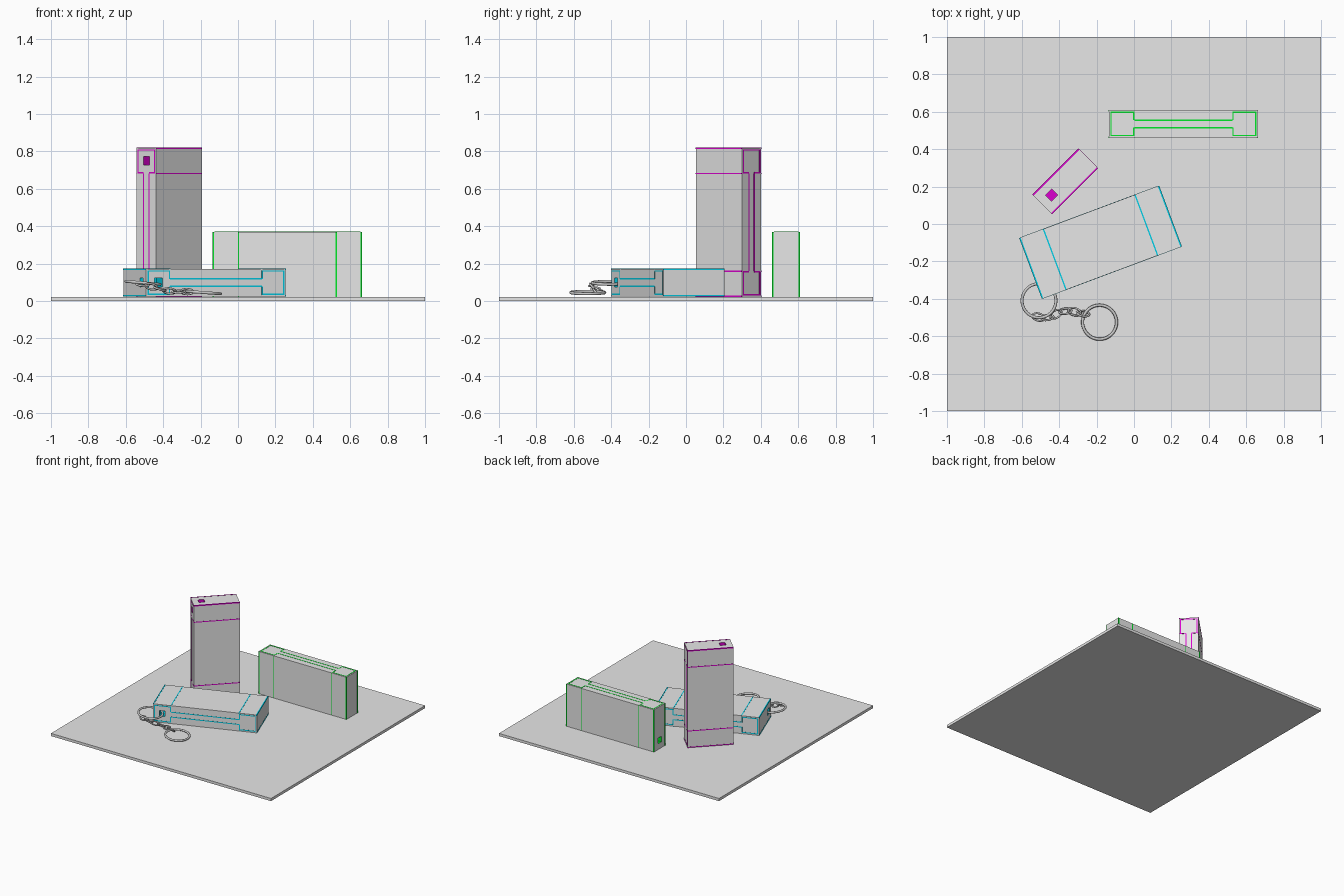
import bpy, bmesh, math
from mathutils import Matrix, Vector

if "Cube" in bpy.data.objects:
    bpy.data.objects.remove(bpy.data.objects["Cube"])

def mat(name, c):
    m = bpy.data.materials.new(name)
    m.diffuse_color = (*c, 1)
    m.use_nodes = True
    m.node_tree.nodes["Principled BSDF"].inputs["Base Color"].default_value = m.diffuse_color
    return m

GREY = mat("light grey", (0.8, 0.8, 0.8))
METAL = mat("ring grey", (0.6, 0.6, 0.6))
GREEN = mat("green", (0.0, 0.8, 0.02))
PURPLE = mat("magenta", (0.7, 0.0, 0.62))
CYAN = mat("cyan", (0.0, 0.62, 0.8))

def add_box(bm, lo, hi):
    lo, hi = Vector(lo), Vector(hi)
    s = hi - lo
    M = Matrix.Translation((lo + hi) / 2) @ Matrix.Diagonal((s.x, s.y, s.z, 1))
    bmesh.ops.create_cube(bm, size=1, matrix=M)

def make(name, bm, mats, world=Matrix.Identity(4), index=0):
    me = bpy.data.meshes.new(name)
    for f in bm.faces:
        f.material_index = index
    bm.to_mesh(me)
    bm.free()
    for m in mats:
        me.materials.append(m)
    ob = bpy.data.objects.new(name, me)
    bpy.context.collection.objects.link(ob)
    ob.matrix_world = world
    return ob

L, W, T = 0.797 / 2, 0.347 / 2, 0.147 / 2   # half length, width, thickness
END = 0.137                                 # length of the end blocks
E, S = 0.0012, 0.007                        # seam relief and seam width

def block(name, colour, world):
    # grey body
    bm = bmesh.new()
    add_box(bm, (-L, -W, -T), (L, W, T))
    body = make(name + "_body", bm, [GREY, colour], world)
    # coloured holes meeting inside one corner
    h = 0.023
    cutters = []
    for lo, hi in (((-L - .1, -W + .07 - h, -h), (-L + .07 + h, -W + .07 + h, h)),
                   ((-L + .07 - h, -W - .1, -h), (-L + .07 + h, -W + .07 + h - .0005, h))):
        bm = bmesh.new()
        add_box(bm, lo, hi)
        c = make(name + "_cutter", bm, [GREY, colour], world, 1)
        c.hide_render = True
        mod = body.modifiers.new("hole", 'BOOLEAN')
        mod.operation, mod.object, mod.solver = 'DIFFERENCE', c, 'EXACT'
        cutters.append(c)
    bpy.context.view_layer.update()
    dg = bpy.context.evaluated_depsgraph_get()
    me = bpy.data.meshes.new_from_object(body.evaluated_get(dg))
    body.modifiers.clear()
    body.data = me
    for c in cutters:
        bpy.data.objects.remove(c)
    # coloured seams
    bm = bmesh.new()
    xi, xo, zo, zn = L - END, L - 0.008, T - 0.008, 0.02
    for sx in (-1, 1):
        for sz in (-1, 1):
            # end edges and the cross lines on the broad faces
            def sbox(x0, x1, y0, y1, z0, z1):
                xs, zs = sorted((sx * x0, sx * x1)), sorted((sz * z0, sz * z1))
                add_box(bm, (xs[0], y0, zs[0]), (xs[1], y1, zs[1]))
            sbox(L - S, L + E, -W, W, T - S, T + E)
            sbox(xi - S / 2, xi + S / 2, -W, W, T - S, T + E)
            # dumbbell outline on both narrow faces
            for y0, y1 in ((-W - E, -W + .003), (W - .003, W + E)):
                sbox(xi, xo, y0, y1, zo - S, zo)
                sbox(xo - S, xo, y0, y1, 0, zo - S)
                sbox(xi, xi + S, y0, y1, zn, zo - S)
                sbox(0, xi, y0, y1, zn - S / 2, zn + S / 2)
    make(name + "_seams", bm, [colour], world)

def frame(x, y, z, loc):
    M = Matrix((x, y, z)).transposed().to_4x4()
    M.translation = loc
    return M

# square base plate
bm = bmesh.new()
add_box(bm, (-1, -1, 0), (1, 1, 0.022))
make("base_plate", bm, [GREY])

k = math.sqrt(0.5)
block("lying_block", CYAN, Matrix.Translation((-.179, -.0975, .0985)) @ Matrix.Rotation(math.radians(20.5), 4, 'Z'))
block("edge_block", GREEN, frame((1, 0, 0), (0, 0, 1), (0, -1, 0), (.264, .535, .022 + W)))
block("standing_block", PURPLE, frame((0, 0, -1), (k, k, 0), (k, -k, 0), (-.3675, .2275, .022 + L)))

def loop(name, rx, ry, r, world, seg=48):
    # oval wire loop: circle section swept around an ellipse
    bm = bmesh.new()
    n = 10
    rings = []
    for i in range(seg):
        a = 2 * math.pi * i / seg
        rings.append([bm.verts.new(((rx + r * math.cos(b)) * math.cos(a), (ry + r * math.cos(b)) * math.sin(a), r * math.sin(b)))
                      for b in (2 * math.pi * j / n for j in range(n))])
    for i in range(seg):
        p, q = rings[i], rings[(i + 1) % seg]
        for j in range(n):
            bm.faces.new((p[j], q[j], q[(j + 1) % n], p[(j + 1) % n]))
    for f in bm.faces:
        f.smooth = True
    make(name, bm, [METAL], world)

# key rings
loop("block_ring", .091, .091, .008, Matrix.Translation((-.508, -.41, .097)) @ Matrix.Rotation(math.radians(5), 4, 'Y'))
loop("loose_ring", .091, .091, .008, Matrix.Translation((-.184, -.525, .045)) @ Matrix.Rotation(math.radians(4), 4, 'Y'))

# chain links along a short path
path = [Vector(p) for p in ((-.535, -.49, .09), (-.487, -.505, .083), (-.44, -.495, .07), (-.395, -.47, .057),
                            (-.34, -.463, .05), (-.295, -.475, .05), (-.25, -.483, .05))]
for i in range(len(path) - 1):
    a, b = path[i], path[i + 1]
    x = (b - a).normalized()
    y = Vector((0, 0, 1)).cross(x).normalized()
    M = frame(x, y, x.cross(y), (a + b) / 2) @ Matrix.Rotation(math.radians(15 if i % 2 == 0 else -45), 4, 'X')
    loop("chain_link_%d" % (i + 1), .034, .02, .0055, M, 24)
